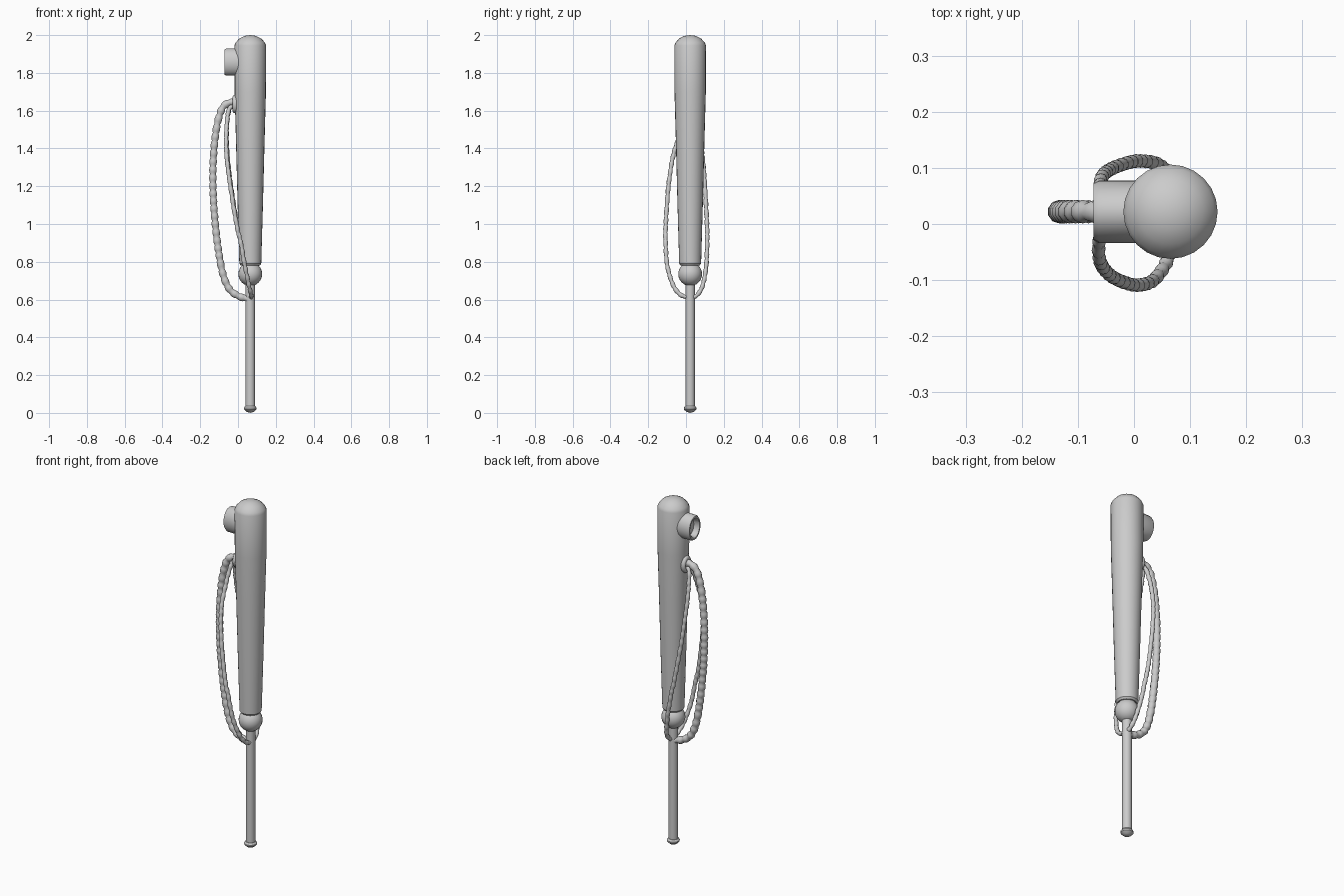
import bpy, bmesh, math
from mathutils import Vector

if "Cube" in bpy.data.objects:
    bpy.data.objects.remove(bpy.data.objects["Cube"])

CX, CY = 0.065, 0.022   # main axis of the model


def finish(name, bm, angle=35):
    bmesh.ops.remove_doubles(bm, verts=bm.verts, dist=1e-5)
    bmesh.ops.recalc_face_normals(bm, faces=bm.faces)
    me = bpy.data.meshes.new(name)
    bm.to_mesh(me)
    bm.free()
    ob = bpy.data.objects.new(name, me)
    bpy.context.collection.objects.link(ob)
    bpy.ops.object.select_all(action='DESELECT')
    ob.select_set(True)
    bpy.context.view_layer.objects.active = ob
    bpy.ops.object.shade_smooth_by_angle(angle=math.radians(angle))
    return ob


def lathe(name, profile, sides=24):
    """Spin (radius, height) points around the main axis."""
    bm = bmesh.new()
    vs = [bm.verts.new((r, 0, z)) for r, z in profile]
    es = [bm.edges.new(p) for p in zip(vs, vs[1:])]
    bmesh.ops.spin(bm, geom=vs + es, cent=(0, 0, 0), axis=(0, 0, 1),
                   angle=2 * math.pi, steps=sides)
    ob = finish(name, bm)
    ob.location = (CX, CY, 0)
    return ob


def smooth_path(pts, spacing):
    """Catmull-Rom through pts, resampled at even spacing."""
    p = [Vector(q) for q in pts]
    p = [2 * p[0] - p[1]] + p + [2 * p[-1] - p[-2]]
    fine = []
    for a, b, c, d in zip(p, p[1:], p[2:], p[3:]):
        for i in range(30):
            t = i / 30
            fine.append(0.5 * (2 * b + (c - a) * t + (2 * a - 5 * b + 4 * c - d) * t * t
                               + (3 * b - a - 3 * c + d) * t ** 3))
    fine.append(p[-2])
    out, run = [fine[0]], 0
    for a, b in zip(fine, fine[1:]):
        run += (b - a).length
        if run >= spacing:
            out.append(b)
            run = 0
    return out + [fine[-1]]


def beaded_cord(name, pts, radius, pitch):
    path = smooth_path(pts, pitch / 4)
    cu = bpy.data.curves.new(name, 'CURVE')
    cu.dimensions = '3D'
    cu.bevel_depth = radius
    cu.bevel_resolution = 3
    cu.use_fill_caps = True
    sp = cu.splines.new('POLY')
    sp.points.add(len(path) - 1)
    for i, (pt, co) in enumerate(zip(sp.points, path)):
        pt.co = (*co, 1)
        pt.radius = (0.76, 0.94, 1.0, 0.94)[i % 4]
    tmp = bpy.data.objects.new(name + "_guide", cu)
    bpy.context.collection.objects.link(tmp)
    bpy.context.view_layer.update()
    me = tmp.evaluated_get(bpy.context.evaluated_depsgraph_get()).to_mesh()
    bm = bmesh.new()
    bm.from_mesh(me)
    bpy.data.objects.remove(tmp)
    finish(name, bm, 60)


# handle with domed top, ball joint, rod and flared foot
lathe("handle", [(0, 2.0), (0.03, 1.996), (0.058, 1.982), (0.078, 1.96), (0.084, 1.945),
                 (0.083, 1.7), (0.076, 1.45), (0.067, 1.1), (0.058, 0.79), (0.05, 0.78), (0, 0.78)])
lathe("ball_joint", [(0.063 * math.sin(math.pi * i / 12), 0.735 + 0.063 * math.cos(math.pi * i / 12))
                     for i in range(13)])
lathe("rod", [(0, 0.7), (0.025, 0.7), (0.025, 0.03), (0, 0.03)], 16)
lathe("foot", [(0, 0.036), (0.027, 0.036), (0.034, 0.026), (0.033, 0.018), (0.02, 0.006), (0, 0.0)], 16)

# side button: oval hollow cup pointing to -x
button = lathe("side_button", [(0, 0), (0.072, 0), (0.072, 0.078), (0.066, 0.087), (0.056, 0.087),
                               (0.05, 0.08), (0.047, 0.055), (0, 0.055)])
button.rotation_euler = (0, -math.pi / 2, 0)
button.scale = (1, 0.77, 1)
button.location = (0.015, CY, 1.857)

# oval eyelet the cords hang from
bpy.ops.mesh.primitive_torus_add(major_radius=0.034, minor_radius=0.015, major_segments=20,
                                 minor_segments=10, location=(-0.015, CY, 1.635),
                                 rotation=(0, math.pi / 2, 0))
eyelet = bpy.context.object
eyelet.name = "eyelet"
eyelet.scale = (1, 0.78, 1)
bpy.ops.object.shade_smooth_by_angle(angle=math.radians(60))

# thick outer cord and two thin side cords
beaded_cord("outer_cord", [
    (-0.01, CY, 1.635), (-0.04, CY, 1.645), (-0.085, CY, 1.61), (-0.115, CY, 1.5), (-0.131, CY, 1.34),
    (-0.132, CY, 1.18), (-0.123, CY, 1.03), (-0.105, CY, 0.87), (-0.08, CY, 0.735),
    (-0.045, CY, 0.655), (0.005, CY, 0.617), (0.05, CY, 0.605)], 0.021, 0.038)
beaded_cord("front_cord", [
    (-0.02, CY, 1.63), (-0.05, 0.01, 1.6), (-0.062, -0.03, 1.48), (-0.06, -0.068, 1.36),
    (-0.04, -0.093, 1.2), (-0.008, -0.107, 1.0), (0.015, -0.108, 0.9), (0.036, -0.099, 0.78),
    (0.057, -0.07, 0.68), (0.068, -0.035, 0.63), (0.07, 0.0, 0.612)], 0.0125, 0.034)
beaded_cord("back_cord", [
    (-0.02, CY, 1.63), (-0.048, 0.04, 1.6), (-0.06, 0.068, 1.48), (-0.055, 0.087, 1.36),
    (-0.037, 0.1, 1.2), (-0.004, 0.111, 1.0), (0.018, 0.112, 0.9), (0.042, 0.107, 0.78),
    (0.062, 0.09, 0.68), (0.07, 0.065, 0.63), (0.07, 0.04, 0.612)], 0.0125, 0.034)
